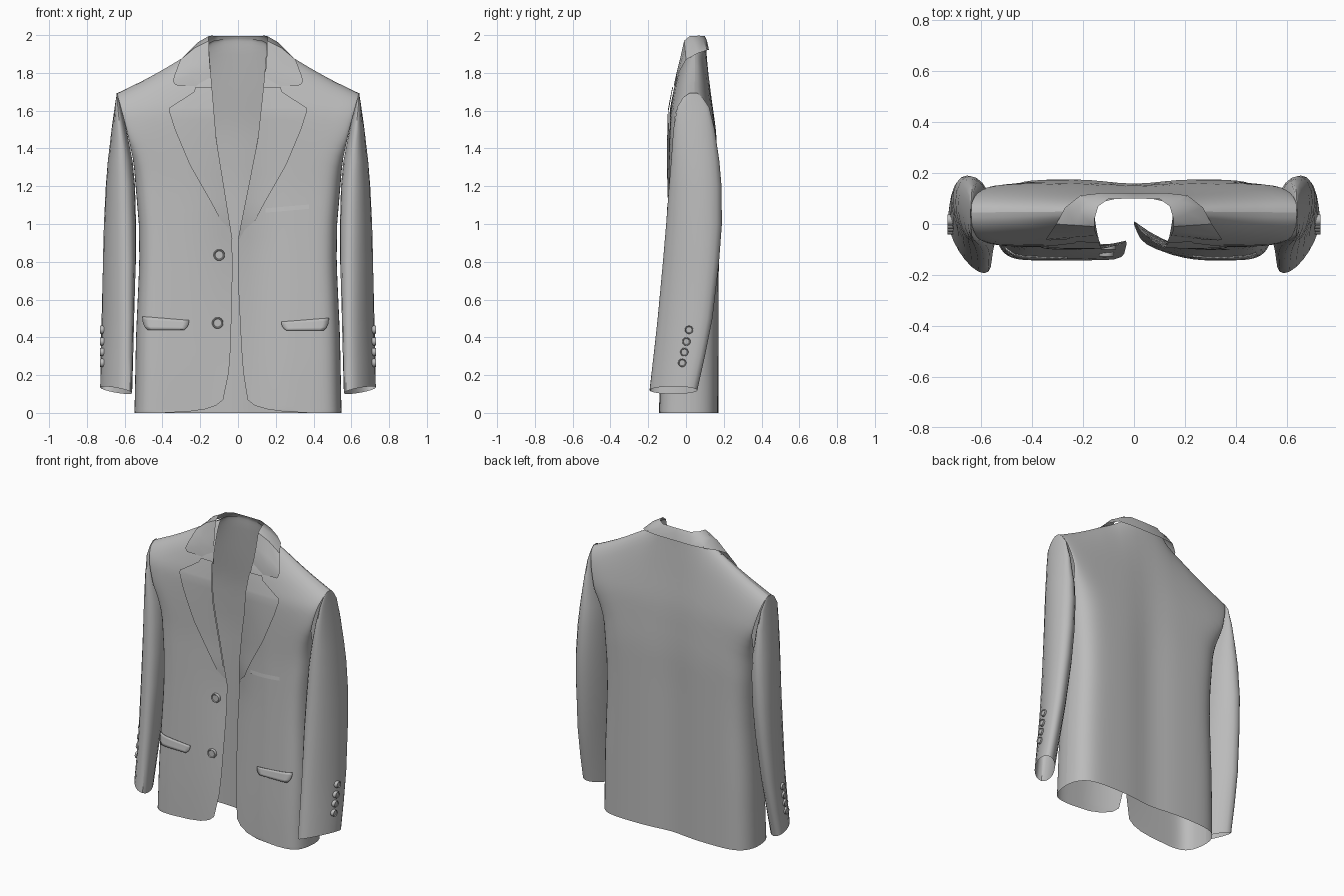
import bpy, bmesh, math
from mathutils import Vector

cube = bpy.data.objects.get("Cube")
if cube:
    bpy.data.objects.remove(cube, do_unlink=True)

grey = bpy.data.materials.new("grey_cloth")
grey.use_nodes = True
grey.diffuse_color = (0.5, 0.5, 0.5, 1)
bsdf = next(n for n in grey.node_tree.nodes if n.type == 'BSDF_PRINCIPLED')
bsdf.inputs["Base Color"].default_value = (0.5, 0.5, 0.5, 1)


def interp(table, t):
    """Piecewise linear lookup in a list of (key, value) pairs."""
    if t <= table[0][0]:
        return table[0][1]
    for (a, p), (b, q) in zip(table, table[1:]):
        if t <= b:
            return p + (q - p) * (t - a) / (b - a)
    return table[-1][1]


def lerp(a, b, t):
    return a + (b - a) * t


def sheet(name, rows, closed=False, thick=0.0):
    """Mesh from rows of points; closed joins the ends of each row."""
    bm = bmesh.new()
    grid = [[bm.verts.new(p) for p in row] for row in rows]
    n = len(grid[0])
    for lo, hi in zip(grid, grid[1:]):
        for i in range(n if closed else n - 1):
            j = (i + 1) % n
            bm.faces.new((lo[i], lo[j], hi[j], hi[i]))
    bmesh.ops.remove_doubles(bm, verts=bm.verts, dist=0.0002)
    bmesh.ops.recalc_face_normals(bm, faces=bm.faces)
    mesh = bpy.data.meshes.new(name)
    bm.to_mesh(mesh)
    bm.free()
    mesh.materials.append(grey)
    ob = bpy.data.objects.new(name, mesh)
    bpy.context.collection.objects.link(ob)
    bpy.ops.object.select_all(action='DESELECT')
    ob.select_set(True)
    bpy.context.view_layer.objects.active = ob
    bpy.ops.object.shade_smooth_by_angle(angle=math.radians(40))
    if thick:
        mod = ob.modifiers.new("thickness", 'SOLIDIFY')
        mod.thickness = thick
        mod.offset = 0


# Body shape tables: half width, shoulder line, front and back depth by height
WIDTH = [(0, .548), (.4, .54), (.8, .522), (1, .525), (1.33, .553), (1.5, .59), (1.69, .64)]
SHOULDER = [(0, 1.98), (.12, 1.98), (.16, 1.95), (.2, 1.93), (.3, 1.875), (.4, 1.815),
            (.5, 1.76), (.64, 1.692)]
FRONT = [(0, -.143), (.2, -.138), (.45, -.127), (.9, -.105), (1.2, -.092), (1.6, -.09), (1.75, -.065), (1.95, -.01)]
BACK = [(0, .172), (1.2, .175), (1.5, .16), (1.7, .135), (1.93, .11)]
# How far each front edge is drawn in, and how open the side is at the armhole
TUCK = {-1: [(0, 0), (.9, .05), (1.6, .004), (1.7, 0)],
        1: [(0, .085), (.9, .12), (1.6, .01), (1.7, 0)]}
ARMHOLE = [(1.25, 0), (1.45, .8), (1.69, .95)]
# Opening edge of each front panel
OPENING = {
    -1: [(0, .4), (.008, .25), (.02, .17), (.045, .1), (.07, .078), (.12, .058), (.3, .04),
         (.7, .03), (.92, .03), (1.45, .115), (1.75, .14), (1.95, .155)],
    1: [(0, .38), (.008, .23), (.02, .15), (.045, .07), (.07, .05), (.12, .036), (.3, .02),
        (.7, 0), (.92, 0), (1.45, .105), (1.75, .137), (1.95, .152)]}


def seam_y(z):
    return .02 + .015 * z


def fullness(x, z, power):
    """Rounds the body off at the side seam and the shoulder seam."""
    u = min(1, x / interp(WIDTH, z))
    v = min(1, z / interp(SHOULDER, x))
    across = lerp(math.sqrt(1 - u ** power), 1, interp(ARMHOLE, z))
    return across * math.sqrt(1 - v ** 16)


def front_y(x, z, s):
    """Depth of the front at distance x from the centre on side s."""
    y = lerp(seam_y(z), interp(FRONT, z), fullness(x, z, 15))
    return y + max(0, 1 - x / .3) ** 2 * interp(TUCK[s], z)


def back_y(x, z):
    seam = seam_y(z) + .055 * max(0, 1 - (x / .22) ** 2)
    groove = .02 * math.exp(-(x / .13) ** 2) * min(1, 2 - z)
    return lerp(seam, interp(BACK, z) - groove, fullness(x, z, 9))


def body_point(u, v, inner):
    """Settle x and height so that v = 1 lies exactly on the shoulder line."""
    x = .64 * u
    for _ in range(8):
        z = v * interp(SHOULDER, x)
        x = lerp(inner(z), interp(WIDTH, z), u)
    return x, v * interp(SHOULDER, x)


HEIGHTS = [0, .004, .01, .02, .035] + [.04 + .96 * (1 - (1 - i / 26) ** 1.9) for i in range(1, 27)]
ACROSS = [1 - (1 - i / 18) ** 2 for i in range(19)]

# Front panels
for s, side in ((1, "left"), (-1, "right")):
    rows = []
    for v in HEIGHTS:
        pts = [body_point(u, v, lambda z: interp(OPENING[s], z)) for u in ACROSS]
        rows.append([(s * x, front_y(x, z, s), z) for x, z in pts])
    sheet(side + "_front_panel", rows)

# Back panel, both halves in one sheet
rows = []
for v in HEIGHTS:
    pts = [body_point(u, v, lambda z: 0) for u in ACROSS]
    half = [(x, back_y(x, z), z) for x, z in pts]
    rows.append([(-x, y, z) for x, y, z in half[:0:-1]] + half)
sheet("back_panel", rows)

# Lapels, lying just in front of the panels
LAPEL = [(.92, .035), (1.1, .13), (1.31, .25), (1.5, .33), (1.6, .362), (1.615, .36),
         (1.66, .29), (1.7, .23), (1.725, .22)]
lapel_z = [lerp(.92, 1.6, i / 14) for i in range(15)] + [1.615, 1.64, 1.67, 1.7, 1.725]
for s, side in ((1, "left"), (-1, "right")):
    rows = []
    for z in lapel_z:
        a = interp(OPENING[s], z)
        b = max(a, interp(LAPEL, z) - (.03 if z < 1 else 0)) + .004
        lift = min(.01, (z - .9) * .06)
        xs = [lerp(a, b, i / 6) for i in range(7)]
        rows.append([(s * x, front_y(x, z, s) - lift, z) for x in xs])
    sheet(side + "_lapel", rows)

# Collar: fold line and outer edge from the back centre round to the notch
COLLAR = [((0, .10, 1.995), (0, .122, 1.92)), ((.1, .098, 1.995), (.12, .122, 1.92)),
          ((.14, .07, 1.997), (.21, .112, 1.92)), ((.155, .02, 1.995), (.27, .065, 1.905)),
          ((.155, -.01, 1.97), (.305, 0, 1.87)), ((.152, -.03, 1.88), (.335, -.045, 1.79)),
          ((.145, -.045, 1.8), (.345, -.06, 1.755)), ((.14, -.052, 1.7), (.33, -.064, 1.735))]


def collar_strip(fold, edge):
    fold, edge = Vector(fold), Vector(edge)
    return [fold, fold.lerp(edge, .5) + Vector((0, 0, .012)), edge]


half = [collar_strip(f, e) for f, e in COLLAR]
mirrored = [[(-p.x, p.y, p.z) for p in strip] for strip in half[:0:-1]]
sheet("collar", mirrored + half)

# Sleeves: height, inner x, outer x, front y, back y, outward lean of the back edge
SLEEVE = [(.12, .56, .73, -.193, .06, .057), (.3, .555, .727, -.172, .1, .053),
          (.5, .55, .722, -.15, .14, .048), (.8, .54, .716, -.122, .175, .038),
          (1, .54, .71, -.105, .19, .03), (1.2, .545, .7, -.09, .188, .02),
          (1.33, .557, .69, -.079, .177, .012), (1.5, .59, .67, -.067, .152, .005),
          (1.62, .62, .653, -.046, .122, 0), (1.67, .632, .645, -.015, .087, 0),
          (1.694, .638, .642, .02, .06, 0)]
for s, side in ((1, "left"), (-1, "right")):
    rows = []
    for z, xa, xb, ya, yb, lean in SLEEVE:
        ring = []
        width = math.sqrt(((xb - xa) / 2) ** 2 - lean ** 2)
        for i in range(20):
            c, d = math.cos(math.tau * i / 20), math.sin(math.tau * i / 20)
            x = (xa + xb) / 2 + width * c + lean * d
            y = (ya + yb) / 2 + (yb - ya) / 2 * d
            tilt = .02 * c if z < .2 else 0
            ring.append((s * x, y, z + tilt))
        rows.append(ring)
    sheet(side + "_sleeve", rows, closed=True)


# Pockets
def pocket(name, s, x0, x1, z0, z1, slant, lift, thick, rounding):
    rows = []
    for j in range(5):
        t = j / 4
        inset = rounding * (1 - t) ** 3
        row = []
        for i in range(9):
            x = lerp(x0 + inset, x1 - inset, i / 8)
            z = lerp(z0, z1, t) + slant * (i / 8) * (t if rounding else 1)
            row.append((s * x, front_y(x, z, s) - lift * (1 - .6 * t), z))
        rows.append(row)
    sheet(name, rows, thick=thick)


pocket("left_pocket_flap", 1, .23, .48, .437, .482, .02, .012, .005, .025)
pocket("right_pocket_flap", -1, .26, .505, .44, .49, .02, .012, .005, .025)
pocket("breast_pocket_welt", 1, .145, .375, 1.06, 1.083, .02, .004, 0, 0)


# Buttons: turned discs with a raised rim
def button(name, centre, axis, r):
    turn = Vector((0, 0, 1)).rotation_difference(Vector(axis))
    rows = []
    for k, h in ((0, .007), (.7, .007), (.82, .011), (.93, .011), (1, .006), (1, -.012)):
        angles = [math.tau * i / 16 for i in range(16)]
        rows.append([Vector(centre) + turn @ Vector((r * k * math.cos(a), r * k * math.sin(a), h))
                     for a in angles])
    sheet(name, rows, closed=True)


for label, x, z in (("upper", .1, .836), ("lower", .108, .476)):
    button(label + "_front_button", (-x, front_y(x, z, -1) - .002, z), (0, -1, 0), .03)
for s, side in ((1, "left"), (-1, "right")):
    for i, (y, z) in enumerate(((.016, .44), (.002, .378), (-.009, .322), (-.02, .265))):
        button(f"{side}_cuff_button_{i + 1}", (s * .72, y, z), (s, 0, 0), .022)
